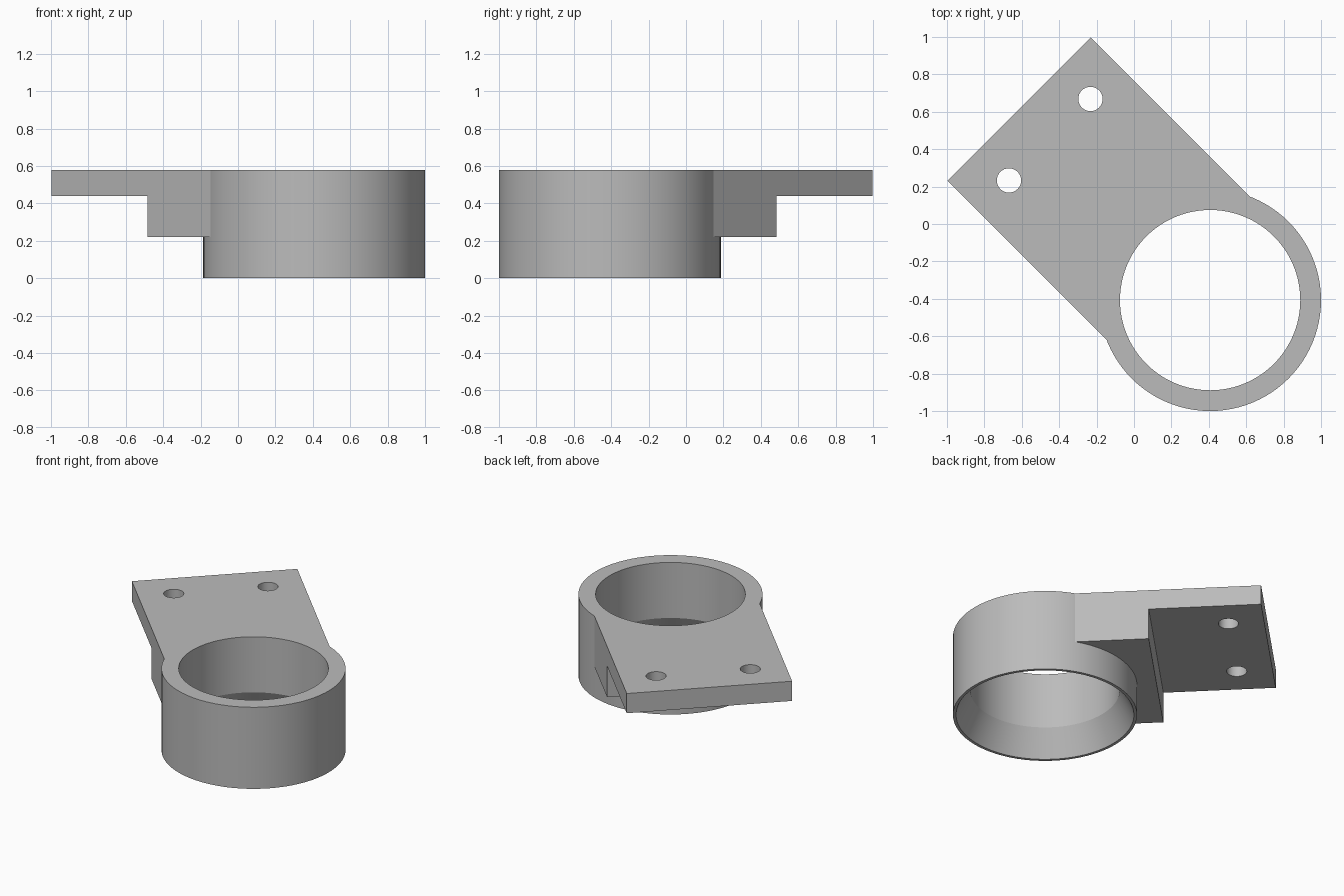
import bpy, bmesh, math
from mathutils import Matrix

if "Cube" in bpy.data.objects:
    bpy.data.objects.remove(bpy.data.objects["Cube"])

C, R, BORE, LIP = 0.407, 0.593, 0.482, 0.573   # ring centre offset and radii
TOP, PLATE_Z, BLOCK_Z, FLARE_Z = 0.58, 0.44, 0.22, 0.185
HALF, BLOCK_END, ARM_END = 0.541, 0.718, 1.445
# local +x runs along the arm, from the ring centre
PLACE = Matrix.Translation((C, -C, 0)) @ Matrix.Rotation(math.radians(135), 4, 'Z')

grey = bpy.data.materials.new("plain grey")
grey.diffuse_color = (0.5, 0.5, 0.5, 1)
grey.use_nodes = True
grey.node_tree.nodes["Principled BSDF"].inputs["Base Color"].default_value = grey.diffuse_color


def make(name, bm):
    bmesh.ops.recalc_face_normals(bm, faces=bm.faces)
    mesh = bpy.data.meshes.new(name)
    bm.to_mesh(mesh)
    bm.free()
    mesh.transform(PLACE)
    mesh.materials.append(grey)
    obj = bpy.data.objects.new(name, mesh)
    bpy.context.collection.objects.link(obj)
    return obj


def turned(name, profile, x=0, y=0, n=96):
    """Closed solid from stacked (radius, height) circles."""
    bm = bmesh.new()
    rings = [[bm.verts.new((x + r * math.cos(2 * math.pi * i / n),
                            y + r * math.sin(2 * math.pi * i / n), z))
              for i in range(n)] for r, z in profile]
    for a, b in zip(rings, rings[1:]):
        for i in range(n):
            j = (i + 1) % n
            bm.faces.new((a[i], a[j], b[j], b[i]))
    bm.faces.new(rings[0])
    bm.faces.new(rings[-1])
    return make(name, bm)


def combine(target, tool, operation):
    """Apply a boolean and discard the tool."""
    mod = target.modifiers.new("combine", 'BOOLEAN')
    mod.object, mod.operation, mod.solver = tool, operation, 'EXACT'
    bpy.context.view_layer.objects.active = target
    bpy.ops.object.modifier_apply(modifier=mod.name)
    bpy.data.objects.remove(tool)


# Outer ring body
bracket = turned("ring_bracket", [(R, 0), (R, TOP)])

# Stepped arm: thick block by the ring, thin mounting plate beyond
bm = bmesh.new()
side = [(0, BLOCK_Z), (BLOCK_END, BLOCK_Z), (BLOCK_END, PLATE_Z),
        (ARM_END, PLATE_Z), (ARM_END, TOP), (0, TOP)]
face = bm.faces.new([bm.verts.new((x, -HALF, z)) for x, z in side])
new = bmesh.ops.extrude_face_region(bm, geom=[face])["geom"]
bmesh.ops.translate(bm, vec=(0, 2 * HALF, 0),
                    verts=[v for v in new if isinstance(v, bmesh.types.BMVert)])
combine(bracket, make("arm", bm), 'UNION')

# Bore, flared towards the bottom
slope = (LIP - BORE) / FLARE_Z
bore = turned("bore", [(LIP + 0.1 * slope, -0.1), (BORE, FLARE_Z), (BORE, TOP + 0.1)])
combine(bracket, bore, 'DIFFERENCE')

# Two screw holes near the end of the plate
for s in (-1, 1):
    hole = turned("screw_hole", [(0.065, 0.3), (0.065, 0.7)], 1.213, s * 0.308, 32)
    combine(bracket, hole, 'DIFFERENCE')

bpy.ops.object.select_all(action='DESELECT')
bracket.select_set(True)
bpy.context.view_layer.objects.active = bracket
bpy.ops.object.shade_smooth_by_angle(angle=math.radians(22))
